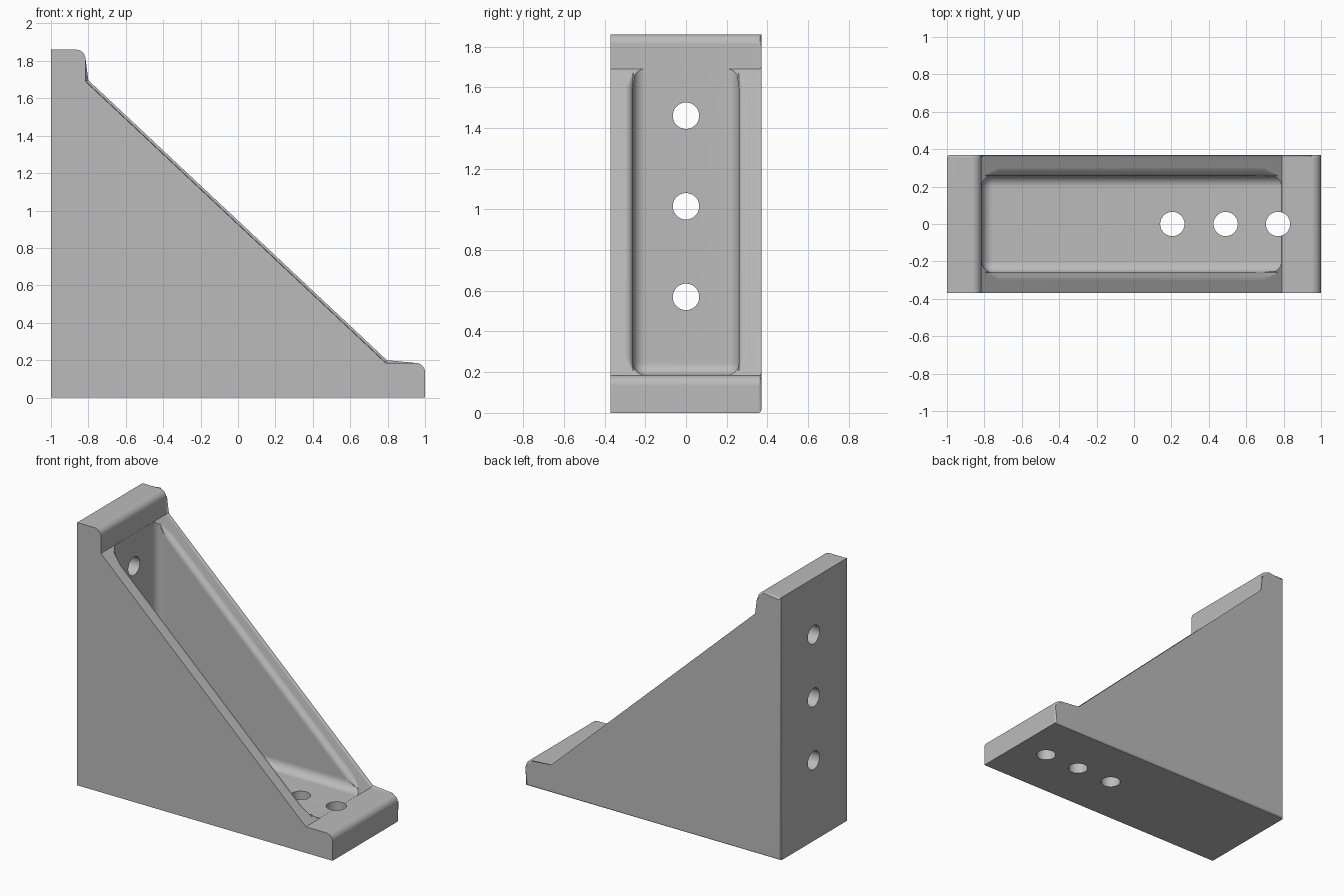
import bpy, bmesh
from math import sin, cos, pi, radians
from mathutils import Vector, Matrix

if "Cube" in bpy.data.objects:
    bpy.data.objects.remove(bpy.data.objects["Cube"], do_unlink=True)

HALF_Y, HEIGHT, LIP = 0.37, 1.86, 0.185     # half width, height, plate thickness
POCKET_Y, FILLET, RIM = 0.26, 0.06, 0.04    # pocket half width, fillet and rim radii
SLOPE_TOP = Vector((-0.815, 0, 1.69))
SLOPE_END = Vector((0.79, 0, LIP))

grey = bpy.data.materials.new("grey")
grey.use_nodes = True
colour = (0.5, 0.5, 0.5, 1)
grey.diffuse_color = colour
grey.node_tree.nodes["Principled BSDF"].inputs["Base Color"].default_value = colour


def finish(bm, name):
    bmesh.ops.recalc_face_normals(bm, faces=bm.faces)
    mesh = bpy.data.meshes.new(name)
    bm.to_mesh(mesh)
    bm.free()
    mesh.materials.append(grey)
    obj = bpy.data.objects.new(name, mesh)
    bpy.context.collection.objects.link(obj)
    return obj


def loft(rings):
    """Closed solid through rings of equal point count."""
    bm = bmesh.new()
    loops = [[bm.verts.new(p) for p in ring] for ring in rings]
    for a, b in zip(loops, loops[1:]):
        for i in range(len(a)):
            j = (i + 1) % len(a)
            bm.faces.new((a[i], a[j], b[j], b[i]))
    bm.faces.new(loops[0])
    bm.faces.new(loops[-1])
    return bm


def arc(cx, cz, r, steps=8):
    return [(cx + r * cos(pi / 2 * i / steps), cz + r * sin(pi / 2 * i / steps))
            for i in range(steps + 1)]


def cut(body, cutter):
    cutter.hide_render = True
    mod = body.modifiers.new("cut", 'BOOLEAN')
    mod.operation, mod.solver, mod.object = 'DIFFERENCE', 'EXACT', cutter
    bpy.context.view_layer.objects.active = body
    bpy.ops.object.modifier_apply(modifier=mod.name)
    bpy.data.objects.remove(cutter, do_unlink=True)


# Gusset body: side profile with rounded lips, extruded across the width
r = 0.05
profile = [(-1, 0), (1, 0)] + arc(1 - r, LIP - r, r)
profile += [(SLOPE_END.x, SLOPE_END.z), (SLOPE_TOP.x, SLOPE_TOP.z)]
profile += arc(SLOPE_TOP.x - r, HEIGHT - r, r) + [(-1, HEIGHT)]
bm = loft([[(x, y, z) for x, z in profile] for y in (-HALF_Y, HALF_Y)])
back_edges = [e for e in bm.edges if all(v.co.y > 0 for v in e.verts)]
bmesh.ops.bevel(bm, geom=back_edges, offset=0.015, segments=3, profile=0.5,
                affect='EDGES')
bracket = finish(bm, "corner_bracket")

# Pocket: box with rounded inner corners, open along the slope
lo = Vector((SLOPE_TOP.x + 0.0005, -POCKET_Y, LIP + 0.0005))
hi = Vector((0.95, POCKET_Y, 1.8))
bm = bmesh.new()
bmesh.ops.create_cube(bm, size=1)
for v in bm.verts:
    v.co = [lo[i] if v.co[i] < 0 else hi[i] for i in range(3)]
inner = [e for e in bm.edges
         if min(v.co.x for v in e.verts) < 0 and min(v.co.z for v in e.verts) < 1]
bmesh.ops.bevel(bm, geom=inner, offset=FILLET, segments=8, profile=0.5,
                affect='EDGES')
cut(bracket, finish(bm, "pocket_cutter"))

# Rounded inner rims of the two side walls, fading out at the ends
run = SLOPE_END - SLOPE_TOP
length = run.length
along = run.normalized()
normal = Vector((-along.z, 0, along.x))
section = [(RIM * (1 - cos(a)), RIM * (sin(a) - 1))
           for a in (pi / 2 * i / 6 for i in range(7))]
section += [(RIM, RIM), (-RIM / 2, RIM), (-RIM / 2, -RIM)]
stations = [(0.03, 0.05), (0.13, 1), (length - 0.13, 1), (length - 0.03, 0.05)]
for side in (-1, 1):
    rings = []
    for t, s in stations:
        base = SLOPE_TOP + along * t
        rings.append([base + normal * (h * s) + Vector((0, side * (POCKET_Y + w * s), 0))
                      for w, h in section])
    cut(bracket, finish(loft(rings), "rim_cutter"))


# Screw holes through the back plate and the foot
def hole(centre, rotation):
    bm = bmesh.new()
    bmesh.ops.create_cone(bm, cap_ends=True, segments=40, radius1=0.065,
                          radius2=0.065, depth=0.4,
                          matrix=Matrix.Translation(centre) @ rotation)
    cut(bracket, finish(bm, "hole_cutter"))


for z in (0.57, 1.015, 1.46):
    hole((-0.91, 0, z), Matrix.Rotation(pi / 2, 4, 'Y'))
for x in (0.205, 0.49, 0.77):
    hole((x, 0, 0.09), Matrix.Identity(4))

# Smooth fillets, crisp edges, flat large faces
bpy.ops.object.select_all(action='DESELECT')
bracket.select_set(True)
bpy.context.view_layer.objects.active = bracket
bpy.ops.object.shade_smooth_by_angle(angle=radians(30))
weighted = bracket.modifiers.new("flat_faces", 'WEIGHTED_NORMAL')
weighted.keep_sharp = True
